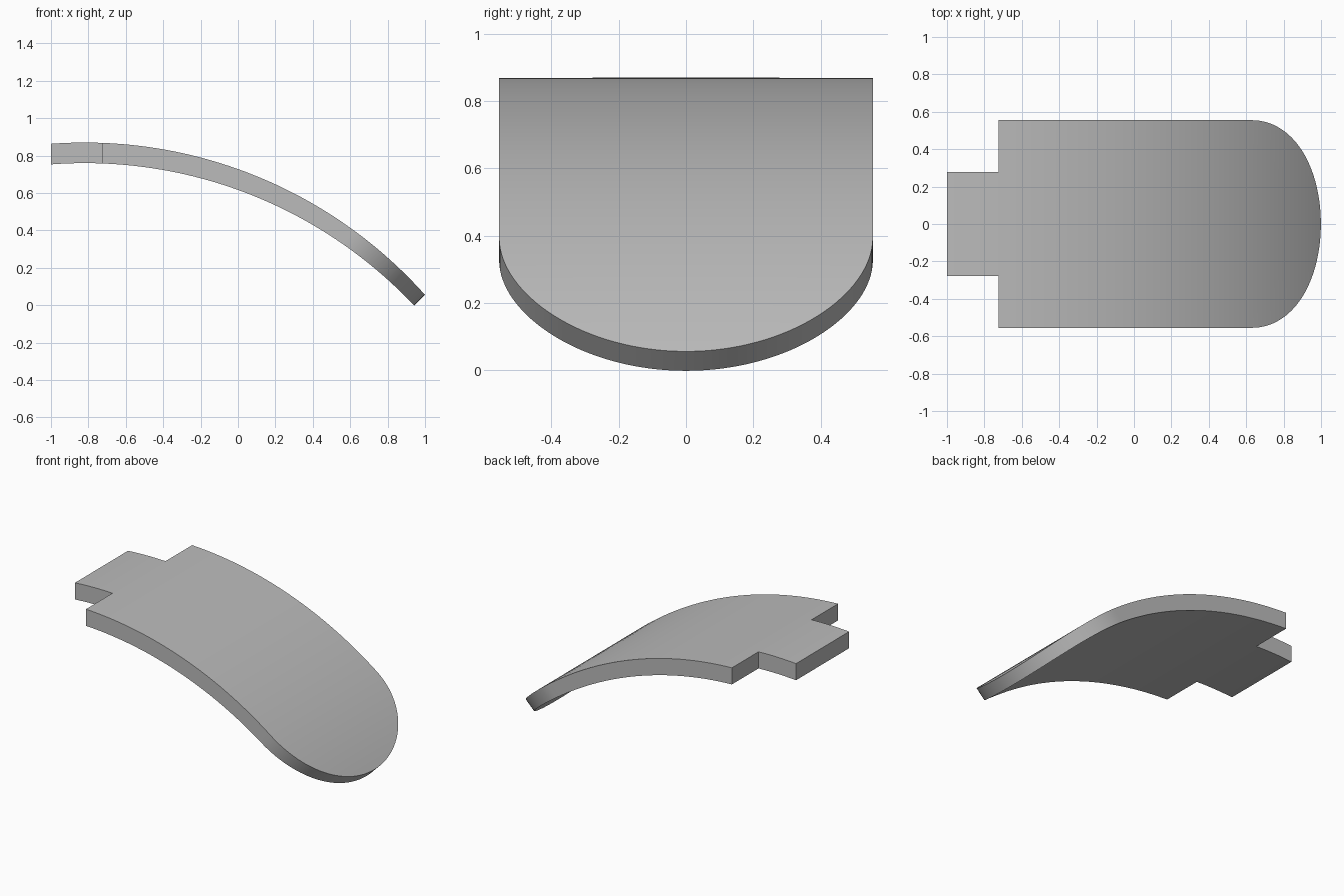
import bpy, bmesh, math

cube = bpy.data.objects.get("Cube")
if cube:
    bpy.data.objects.remove(cube, do_unlink=True)

CX = -0.82                      # x of the arc centres
TOP = (2.44, 0.87)              # radius and crest height of each surface
BOTTOM = (2.418, 0.76)
STEP, HALF, TAB = -0.725, 0.555, 0.2775
ROUND_START, ROUND_END = 0.235, 0.943   # x - z where the round nose starts and ends


def height(x, arc):
    radius, crest = arc
    return crest - radius + math.sqrt(radius ** 2 - (x - CX) ** 2)


def slanted_x(q, arc):
    """x where the arc meets the slanted line x - z = q."""
    radius, crest = arc
    d = CX - q - (crest - radius)
    return CX + (-d + math.sqrt(2 * radius ** 2 - d * d)) / 2


def stations(arc):
    """(x, half width) along the slab, from the tab to the nose."""
    end = slanted_x(ROUND_START, arc)
    rows = [(-1 + (STEP + 1) * i / 8, HALF) for i in range(8)]
    rows += [(STEP + (end - STEP) * i / 32, HALF) for i in range(32)]
    for i in range(33):
        a = math.pi / 2 * i / 32
        q = ROUND_START + (ROUND_END - ROUND_START) * math.sin(a)
        rows.append((slanted_x(q, arc), HALF * math.cos(a)))
    return rows


def add_layer(bm, arc):
    """One curved surface; the narrow tab uses only the middle lane."""
    grid = []
    for x, w in stations(arc):
        t = w * TAB / HALF
        grid.append([bm.verts.new((x, y, height(x, arc))) for y in (-w, -t, t, w)])
    faces = []
    for i, (a, b) in enumerate(zip(grid, grid[1:])):
        for lane in ([1] if i < 8 else [0, 1, 2]):
            faces.append(bm.faces.new((a[lane], b[lane], b[lane + 1], a[lane + 1])))
    return [v for row in grid for v in row], faces


# Curved slab: top and underside joined by a wall around the rim
bm = bmesh.new()
top_verts, top_faces = add_layer(bm, TOP)
low_verts, low_faces = add_layer(bm, BOTTOM)
below = dict(zip(top_verts, low_verts))
rim = [e for f in top_faces for e in f.edges if e.is_boundary]
for edge in rim:
    a, b = edge.verts
    bm.faces.new((a, b, below[b], below[a]))
bmesh.ops.delete(bm, geom=[v for v in bm.verts if not v.link_faces], context='VERTS')
bmesh.ops.remove_doubles(bm, verts=bm.verts, dist=0.0001)
bmesh.ops.dissolve_degenerate(bm, edges=bm.edges, dist=0.0001)
bmesh.ops.recalc_face_normals(bm, faces=bm.faces)

mesh = bpy.data.meshes.new("curved_plate")
bm.to_mesh(mesh)
bm.free()
plate = bpy.data.objects.new("curved_plate", mesh)
bpy.context.collection.objects.link(plate)

# Plain grey finish
grey = bpy.data.materials.new("plain_grey")
grey.use_nodes = True
color = (0.5, 0.5, 0.5, 1)
grey.diffuse_color = color
grey.node_tree.nodes["Principled BSDF"].inputs["Base Color"].default_value = color
mesh.materials.append(grey)

bpy.ops.object.select_all(action='DESELECT')
plate.select_set(True)
bpy.context.view_layer.objects.active = plate
bpy.ops.object.shade_smooth_by_angle(angle=math.radians(30))
